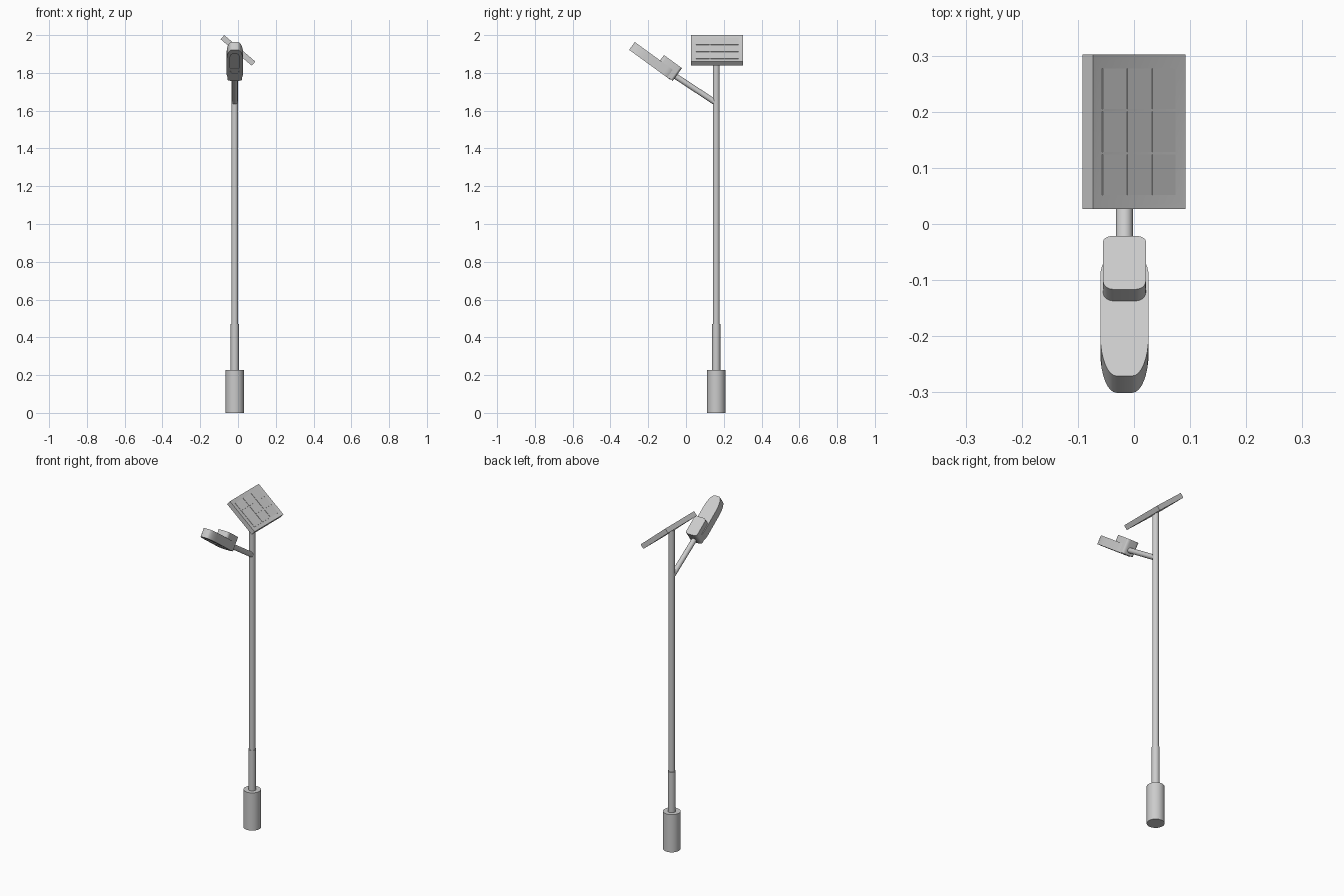
import bpy, bmesh, math
from mathutils import Matrix, Vector

if "Cube" in bpy.data.objects:
    bpy.data.objects.remove(bpy.data.objects["Cube"])

PX, PY = -0.017, 0.16          # pole axis


def finish(name, bm, matrix=None):
    bmesh.ops.recalc_face_normals(bm, faces=bm.faces)
    if matrix:
        bm.transform(matrix)
    me = bpy.data.meshes.new(name)
    bm.to_mesh(me)
    bm.free()
    ob = bpy.data.objects.new(name, me)
    bpy.context.collection.objects.link(ob)
    bpy.ops.object.select_all(action='DESELECT')
    ob.select_set(True)
    bpy.context.view_layer.objects.active = ob
    bpy.ops.object.shade_smooth_by_angle(angle=math.radians(30))
    return ob


def rod(name, a, b, r, sides=32):
    a, b = Vector(a), Vector(b)
    bm = bmesh.new()
    bmesh.ops.create_cone(bm, cap_ends=True, segments=sides, radius1=r,
                          radius2=r, depth=(b - a).length)
    rot = (b - a).to_track_quat('Z', 'Y').to_matrix().to_4x4()
    return finish(name, bm, Matrix.Translation((a + b) / 2) @ rot)


def box(bm, x0, x1, y0, y1, z0, z1):
    m = Matrix.Translation(((x0 + x1) / 2, (y0 + y1) / 2, (z0 + z1) / 2))
    m = m @ Matrix.Diagonal((x1 - x0, y1 - y0, z1 - z0, 1))
    return bmesh.ops.create_cube(bm, size=1, matrix=m)["verts"]


def outline(half, d0, d1, rx, r0, r1, n=8):
    """Rounded outline: elliptical corners, rx wide, r0 / r1 long at each end."""
    pts = []
    for q, (sx, end, ry) in enumerate([(1, d1, r1), (-1, d1, r1),
                                       (-1, d0, r0), (1, d0, r0)]):
        cx = sx * (half - rx)
        cy = end - ry if q < 2 else end + ry
        for i in range(n + 1):
            t = math.pi / 2 * (q + i / n)
            pts.append((cx + rx * math.cos(t), cy + ry * math.sin(t)))
    return pts


def loft(name, rings, matrix):
    bm = bmesh.new()
    loops = [[bm.verts.new((x, y, z)) for x, y in pts] for pts, z in rings]
    for a, b in zip(loops, loops[1:]):
        for i in range(len(a)):
            j = (i + 1) % len(a)
            bm.faces.new((a[i], a[j], b[j], b[i]))
    bm.faces.new(loops[0])
    bm.faces.new(loops[-1])
    return finish(name, bm, matrix)


# Footing, sleeve and pole
rod("footing", (PX, PY, 0), (PX, PY, 0.227), 0.048)
rod("pole_sleeve", (PX, PY, 0.2), (PX, PY, 0.47), 0.0215)
rod("pole", (PX, PY, 0.4), (PX, PY, 1.925), 0.018)

# Arm to the lamp
rod("lamp_arm", (PX, 0.152, 1.646), (PX, -0.09, 1.805), 0.015)

# Lamp head: tilted frame, local y runs out along the head, z is its upper side
a = math.radians(36)
c, s = math.cos(a), math.sin(a)
head = Matrix(((-1, 0, 0, PX), (0, -c, s, 0), (0, s, c, 0), (0, 0, 0, 1)))
body = outline(0.043, 1.103, 1.373, 0.029, 0.05, 0.088)
lens = outline(0.025, 1.165, 1.335, 0.014, 0.02, 0.035)
loft("lamp_head", [(body, 1.429), (body, 1.378), (lens, 1.378), (lens, 1.384)], head)
case = outline(0.038, 1.09, 1.2075, 0.018, 0.012, 0.018)
loft("lamp_case", [(case, 1.464), (case, 1.381)], head)

# Solar panel: local x runs down the slope
tilt = Matrix.Translation((0, 0.1645, 1.919)) @ Matrix.Rotation(math.radians(40.3), 4, 'Y')
T, DEPTH = 0.0145, 0.002
bm = bmesh.new()
box(bm, -0.108, 0.108, -0.1375, 0.1375, -T, T)
bm.faces.ensure_lookup_table()
top = max(bm.faces, key=lambda f: f.calc_center_median().z)
bmesh.ops.inset_region(bm, faces=[top], thickness=0.017)
bmesh.ops.translate(bm, verts=top.verts, vec=(0, 0, -DEPTH))
finish("panel_frame", bm, tilt)

# Nine cells sitting in the recess
bm = bmesh.new()
for i in (-1, 0, 1):
    for j in (-1, 0, 1):
        u, v = i * 0.058, j * 0.0765
        box(bm, u - 0.027, u + 0.027, v - 0.036, v + 0.036, T - DEPTH - 0.002, T)
finish("panel_cells", bm, tilt)
